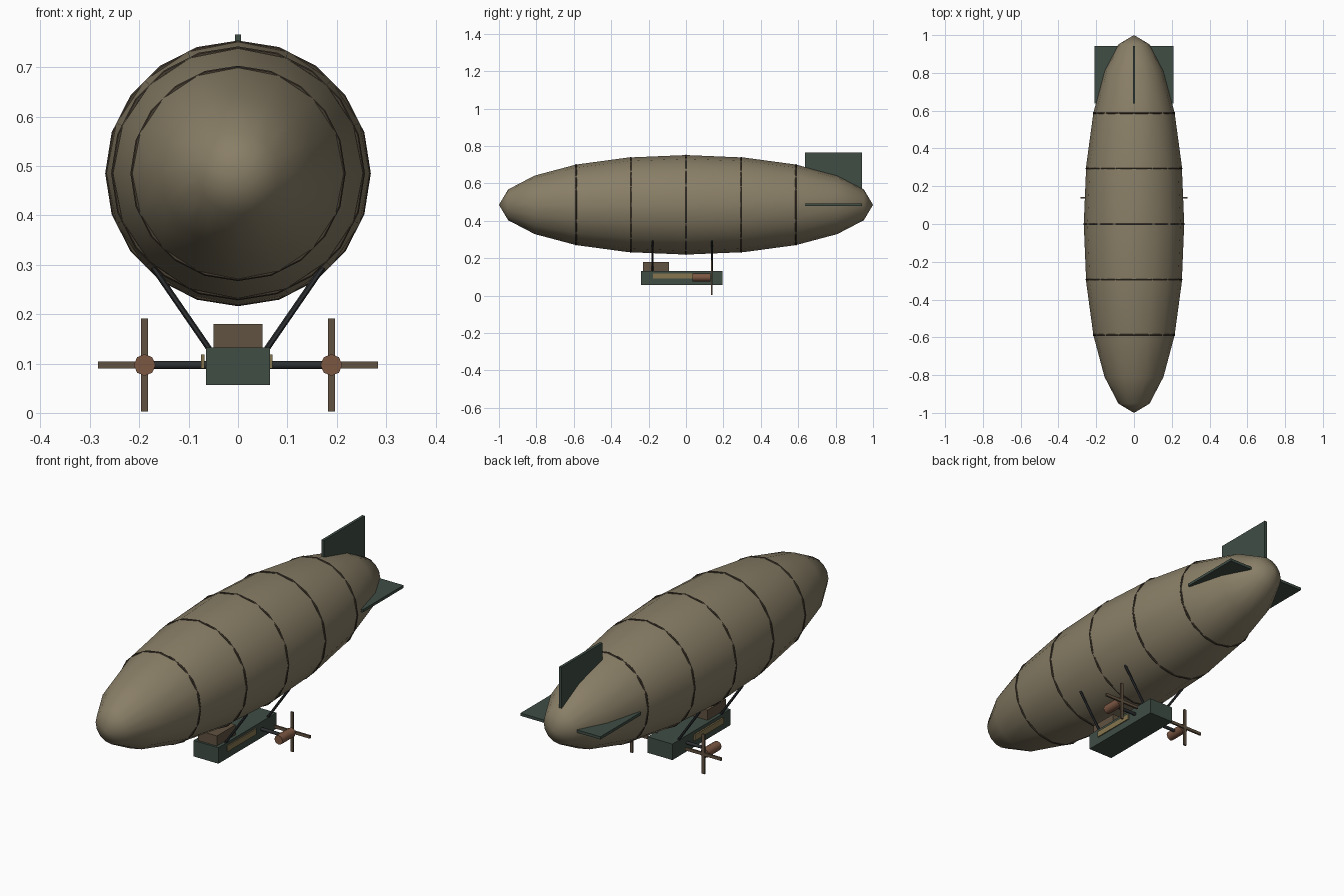
import bpy
import math
from mathutils import Vector, Matrix

if "Cube" in bpy.data.objects:
    bpy.data.objects.remove(bpy.data.objects["Cube"])


def material(name, rgb):
    m = bpy.data.materials.new(name)
    m.diffuse_color = (*rgb, 1)
    m.use_nodes = True
    m.node_tree.nodes["Principled BSDF"].inputs["Base Color"].default_value = m.diffuse_color
    return m


CANVAS = material("canvas", (0.25, 0.21, 0.135))
BAND = material("dark_band", (0.06, 0.045, 0.03))
GREEN = material("green_paint", (0.05, 0.075, 0.06))
WOOD = material("wood", (0.12, 0.085, 0.052))
GLASS = material("amber_window", (0.24, 0.18, 0.08))
COPPER = material("copper", (0.2, 0.095, 0.055))
STEEL = material("dark_steel", (0.025, 0.028, 0.03))


def finish(name, mat, smooth=False):
    ob = bpy.context.object
    ob.name = name
    ob.data.materials.append(mat)
    if smooth:
        bpy.ops.object.shade_smooth_by_angle(angle=math.radians(50))
    return ob


def box(name, lo, hi, mat):
    lo, hi = Vector(lo), Vector(hi)
    bpy.ops.mesh.primitive_cube_add(size=1)
    ob = finish(name, mat)
    ob.data.transform(Matrix.Translation((lo + hi) / 2) @ Matrix.Diagonal((*(hi - lo), 1)))
    return ob


def rod(name, a, b, radius, mat, sides=8):
    a, b = Vector(a), Vector(b)
    d = b - a
    bpy.ops.mesh.primitive_cylinder_add(vertices=sides, radius=radius, depth=d.length,
                                        location=(a + b) / 2,
                                        rotation=d.to_track_quat('Z', 'Y').to_euler())
    return finish(name, mat, True)


HULL_Z = 0.485
HULL_R = 0.266

# Gas envelope
bpy.ops.mesh.primitive_uv_sphere_add(segments=16, ring_count=10, radius=1,
                                     location=(0, 0, HULL_Z), rotation=(math.pi / 2, 0, 0))
hull = finish("envelope", CANVAS)
hull.data.transform(Matrix.Diagonal((HULL_R, HULL_R, 1, 1)))
bpy.ops.object.shade_smooth()

# Bands around the envelope
for i, (y, r) in enumerate([(-0.588, 0.213), (-0.295, 0.252), (0, 0.264),
                            (0.295, 0.252), (0.588, 0.213)]):
    bpy.ops.mesh.primitive_torus_add(major_radius=r, minor_radius=0.005,
                                     major_segments=20, minor_segments=6,
                                     location=(0, y, HULL_Z), rotation=(math.pi / 2, 0, 0))
    finish(f"envelope_band_{i + 1}", BAND, True)

# Tail fins
box("tail_fin_vertical", (-0.0065, 0.637, 0.565), (0.0065, 0.942, 0.766), GREEN)
box("tail_fin_horizontal", (-0.21, 0.637, 0.478), (0.21, 0.942, 0.491), GREEN)

# Gondola and cabin
box("gondola", (-0.065, -0.24, 0.056), (0.065, 0.195, 0.132), GREEN)
box("cabin", (-0.05, -0.23, 0.132), (0.05, -0.09, 0.18), WOOD)

# Engine axle
PROP_X, PROP_Y, PROP_Z = 0.189, 0.138, 0.097
rod("engine_axle", (-PROP_X, 0.085, PROP_Z), (PROP_X, 0.085, PROP_Z), 0.008, STEEL)

# Paired parts on each side
for side, s in (("left", -1), ("right", 1)):
    box(f"window_{side}", (s * 0.069 - 0.006, -0.177, 0.09),
        (s * 0.069 + 0.001 * s + 0.002, 0.04, 0.118), GLASS) if s < 0 else \
        box(f"window_{side}", (0.060, -0.177, 0.09), (0.070, 0.04, 0.118), GLASS)
    for end, y in (("front", -0.178), ("rear", 0.14)):
        rod(f"strut_{end}_{side}", (s * 0.055, y, 0.125), (s * 0.172, y, 0.295), 0.006, STEEL, 6)
    x = s * PROP_X
    rod(f"engine_{side}", (x, 0.034, PROP_Z), (x, 0.132, PROP_Z), 0.022, COPPER)
    box(f"propeller_blade_upright_{side}", (x - 0.007, PROP_Y - 0.004, PROP_Z - 0.094),
        (x + 0.007, PROP_Y + 0.004, PROP_Z + 0.094), WOOD)
    box(f"propeller_blade_level_{side}", (x - 0.094, PROP_Y - 0.004, PROP_Z - 0.007),
        (x + 0.094, PROP_Y + 0.004, PROP_Z + 0.007), WOOD)
